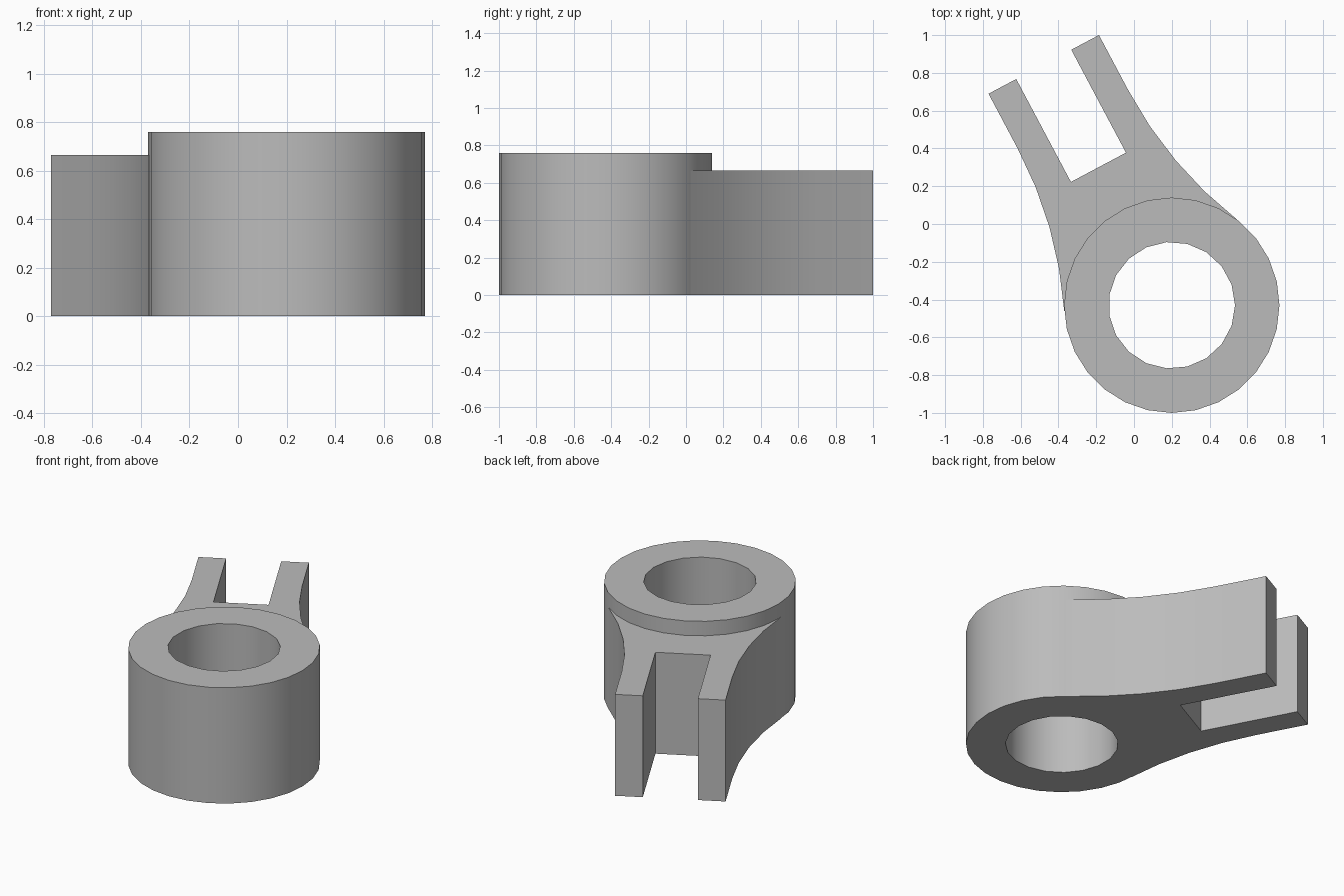
import bpy, bmesh
from math import sin, cos, radians, tau

cube = bpy.data.objects.get("Cube")
if cube:
    bpy.data.objects.remove(cube, do_unlink=True)

CENTRE = (0.2, -0.43)
TILT = radians(28)

grey = bpy.data.materials.new("plain grey")
grey.use_nodes = True
colour = (0.5, 0.5, 0.5, 1)
grey.diffuse_color = colour
grey.node_tree.nodes["Principled BSDF"].inputs["Base Color"].default_value = colour


def circle(radius, count):
    return [(CENTRE[0] + radius * cos(tau * i / count),
             CENTRE[1] + radius * sin(tau * i / count)) for i in range(count)]


def prism(name, loops, height):
    """Fill closed outlines (later ones are holes) and extrude upwards."""
    bm = bmesh.new()
    edges = []
    for loop in loops:
        verts = [bm.verts.new((x, y, 0)) for x, y in loop]
        edges += [bm.edges.new((v, verts[i - 1])) for i, v in enumerate(verts)]
    bmesh.ops.triangle_fill(bm, edges=edges, use_beauty=True)
    ext = bmesh.ops.extrude_face_region(bm, geom=bm.faces[:], use_keep_orig=True)
    top = [g for g in ext["geom"] if isinstance(g, bmesh.types.BMVert)]
    bmesh.ops.translate(bm, verts=top, vec=(0, 0, height))
    bmesh.ops.recalc_face_normals(bm, faces=bm.faces[:])
    mesh = bpy.data.meshes.new(name)
    bm.to_mesh(mesh)
    bm.free()
    mesh.materials.append(grey)
    obj = bpy.data.objects.new(name, mesh)
    bpy.context.collection.objects.link(obj)
    bpy.ops.object.select_all(action="DESELECT")
    obj.select_set(True)
    bpy.context.view_layer.objects.active = obj
    bpy.ops.object.shade_smooth_by_angle(angle=radians(30))


# Bored hub
prism("hub_ring", [circle(0.57, 28), circle(0.335, 19)], 0.76)

# Fork half outline, as (distance along arm, sideways distance)
FLARE, HALF, SLOT = 2.15, 0.331, 0.165
half = [(0.56 * cos(radians(a)), 0.56 * sin(radians(a))) for a in range(0, 66, 13)]
half += [(1.115 - FLARE * sin(radians(a)), HALF + FLARE * (1 - cos(radians(a))))
         for a in range(24, -1, -6)]
half += [(1.444, HALF), (1.444, SLOT), (0.827, SLOT)]

# Mirror across the arm axis and turn to the arm direction
outline = half + [(u, -v) for u, v in reversed(half[1:])]
fork = [(CENTRE[0] - u * sin(TILT) + v * cos(TILT),
         CENTRE[1] + u * cos(TILT) + v * sin(TILT)) for u, v in outline]
prism("fork_arm", [fork], 0.665)
